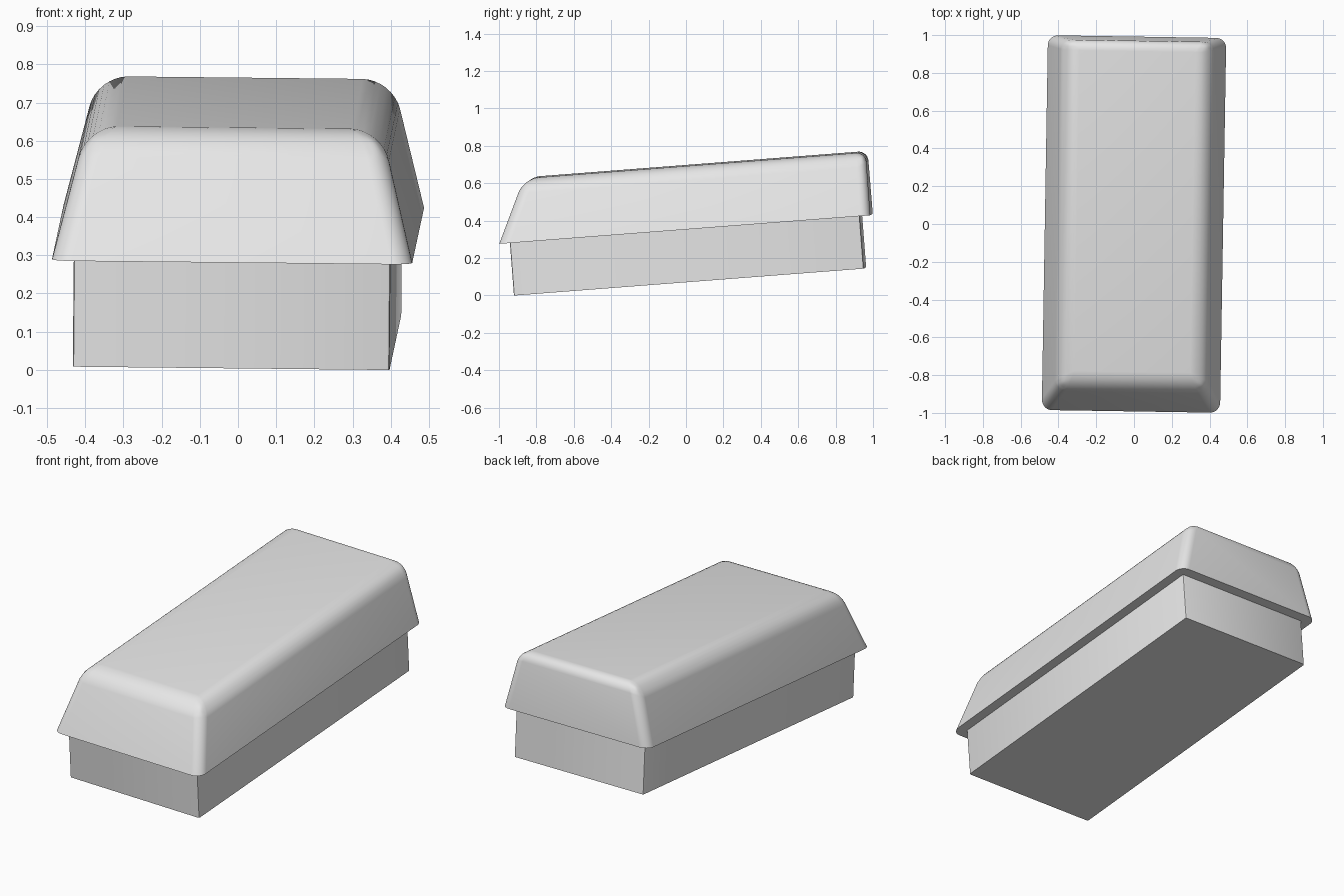
import bpy
import bmesh
from math import radians

default = bpy.data.objects.get("Cube")
if default:
    bpy.data.objects.remove(default, do_unlink=True)

grey = bpy.data.materials.new("light_grey")
grey.use_nodes = True
grey.diffuse_color = (0.8, 0.8, 0.8, 1)
grey.node_tree.nodes["Principled BSDF"].inputs["Base Color"].default_value = (0.8, 0.8, 0.8, 1)

# Shared placement: the whole piece leans up to the back, with a slight roll and turn
TILT = (radians(4.4), radians(0.6), radians(-0.9))
CENTRE = (0, 0, 0.357)


def tapered_block(name, half_x, half_y, z0, z1, side_in, front_in, weight, width, segments):
    """Box whose top is drawn in at the sides and front, with weighted edge rounding."""
    bm = bmesh.new()
    bmesh.ops.create_cube(bm, size=2)
    for v in bm.verts:
        top = v.co.z > 0
        front = v.co.y < 0
        v.co.x *= half_x - (side_in if top else 0)
        v.co.y *= half_y - (front_in if top and front else 0)
        v.co.z = z1 if top else z0
    layer = bm.edges.layers.float.new("bevel_weight_edge")
    for e in bm.edges:
        e[layer] = weight(e)
    mesh = bpy.data.meshes.new(name)
    bm.to_mesh(mesh)
    bm.free()
    mesh.materials.append(grey)
    obj = bpy.data.objects.new(name, mesh)
    bpy.context.collection.objects.link(obj)
    obj.location = CENTRE
    obj.rotation_euler = TILT
    bevel = obj.modifiers.new("rounding", "BEVEL")
    bevel.limit_method = "WEIGHT"
    bevel.width = width
    bevel.segments = segments
    bpy.ops.object.select_all(action="DESELECT")
    obj.select_set(True)
    bpy.context.view_layer.objects.active = obj
    bpy.ops.object.modifier_apply(modifier=bevel.name)
    bpy.ops.object.shade_smooth_by_angle(angle=radians(30))
    return obj


def is_upright(edge):
    a, b = edge.verts
    return abs(a.co.z - b.co.z) > 0.1


def cap_weight(edge):
    a, b = edge.verts
    if is_upright(edge):
        return 0.65
    if a.co.z < 0.1:
        return 0        # sharp lower rim
    return 0.65 if min(a.co.y, b.co.y) > 0 else 1


def base_weight(edge):
    return 1 if is_upright(edge) else 0


# Straight-sided base block
tapered_block("base", 0.415, 0.938, -0.282, 0.02, 0, 0, base_weight, 0.008, 2)

# Overhanging cap with sloped sides and front, upright back
tapered_block("cap", 0.472, 0.995, 0, 0.337, 0.085, 0.156, cap_weight, 0.08, 8)
